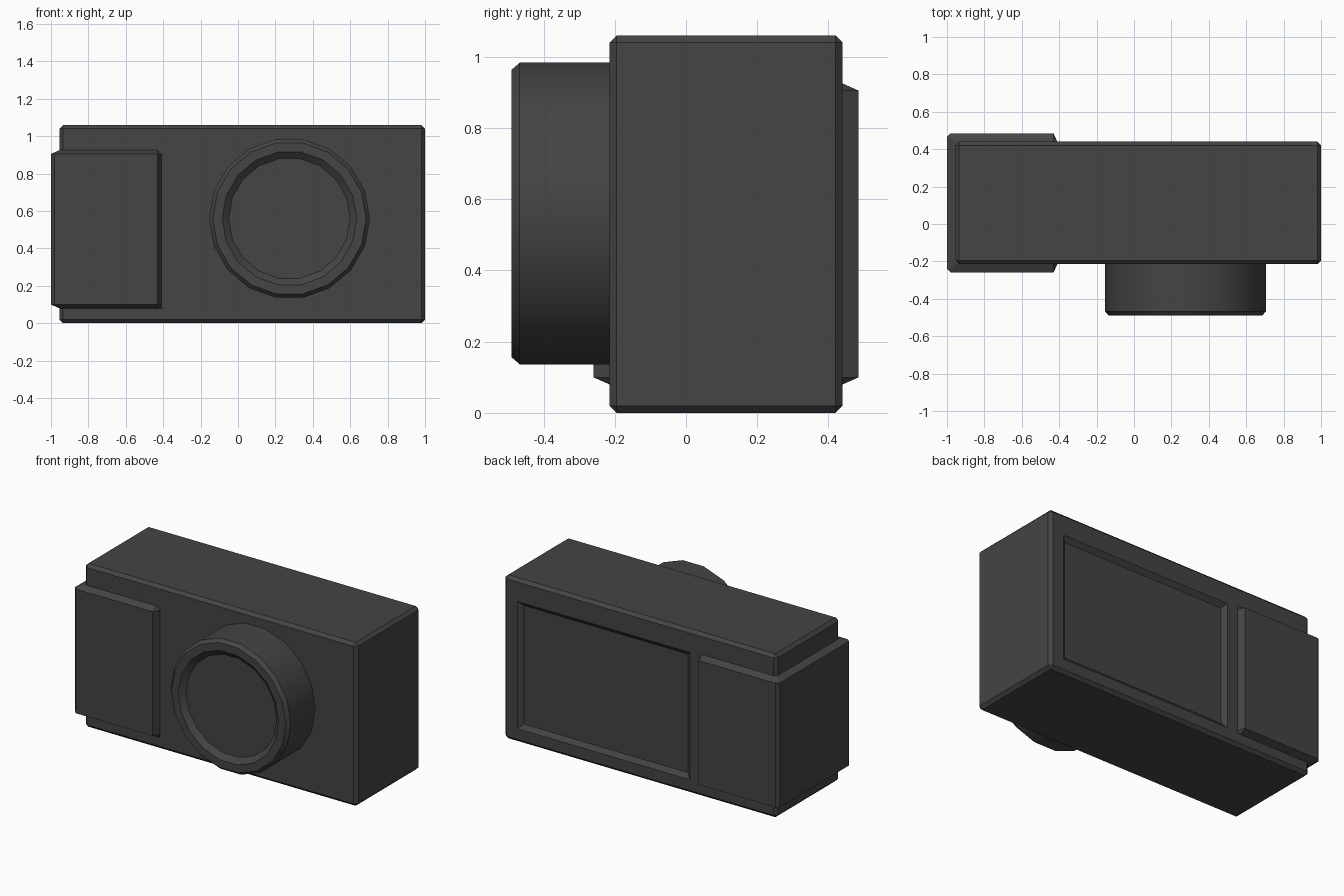
import bpy, bmesh, math

if "Cube" in bpy.data.objects:
    bpy.data.objects.remove(bpy.data.objects["Cube"])

mat = bpy.data.materials.new("dark grey")
mat.diffuse_color = (0.058, 0.058, 0.058, 1)
mat.use_nodes = True
mat.node_tree.nodes["Principled BSDF"].inputs["Base Color"].default_value = mat.diffuse_color


def finish(name, bm):
    bmesh.ops.recalc_face_normals(bm, faces=bm.faces[:])
    me = bpy.data.meshes.new(name)
    bm.to_mesh(me)
    bm.free()
    me.materials.append(mat)
    ob = bpy.data.objects.new(name, me)
    bpy.context.collection.objects.link(ob)
    return ob


def loft(name, rings):
    """Skin a list of equal-length point rings and cap both ends."""
    bm = bmesh.new()
    vs = [[bm.verts.new(p) for p in r] for r in rings]
    n = len(vs[0])
    for a, b in zip(vs, vs[1:]):
        for i in range(n):
            j = (i + 1) % n
            bm.faces.new((a[i], a[j], b[j], b[i]))
    bm.faces.new(vs[0])
    bm.faces.new(vs[-1])
    bmesh.ops.remove_doubles(bm, verts=bm.verts[:], dist=1e-5)
    return finish(name, bm)


# Body: bevelled box with a recessed screen on the back
X0, X1, Y0, Y1, H = -0.955, 1.0, -0.215, 0.44, 1.06
bm = bmesh.new()
bmesh.ops.create_cube(bm, size=1)
for v in bm.verts:
    v.co = (X1 if v.co.x > 0 else X0, Y1 if v.co.y > 0 else Y0, H if v.co.z > 0 else 0)
bmesh.ops.bevel(bm, geom=bm.edges[:], offset=0.02, segments=1, affect='EDGES')
bm.normal_update()
back = max(bm.faces, key=lambda f: f.normal.y * f.calc_area())
bmesh.ops.inset_individual(bm, faces=[back], thickness=0.05)
for v in back.verts:
    v.co.x = 0.90 if v.co.x > 0 else -0.335
    v.co.z = 0.915 if v.co.z > 0.5 else 0.09
bmesh.ops.inset_individual(bm, faces=[back], thickness=0.04)
for v in back.verts:
    v.co.y = Y1 - 0.025
finish("body", bm)

# Grip: raised wrap around the left end, sloping back to the body at its edges
outer = [(-0.41, Y0), (-0.43, -0.26), (-0.98, -0.26), (-1.0, -0.24),
         (-1.0, 0.465), (-0.98, 0.485), (-0.43, 0.485), (-0.41, Y1)]
inner = [(max(x, X0), min(max(y, Y0), Y1)) for x, y in outer]
loft("grip", [[(x, y, z) for x, y in ring] for ring, z in
              ((inner, 0.08), (outer, 0.10), (outer, 0.905), (inner, 0.925))])

# Lens: 18-sided barrel with chamfered rim and shallow front recess
profile = [(0.43, -0.20), (0.43, -0.467), (0.41, -0.49), (0.36, -0.49), (0.325, -0.46)]
N = 18
lens = loft("lens", [[(0.275 + r * math.cos(2 * math.pi * i / N), y,
                       0.56 + r * math.sin(2 * math.pi * i / N)) for i in range(N)]
                     for r, y in profile])
bpy.context.view_layer.objects.active = lens
lens.select_set(True)
bpy.ops.object.shade_smooth_by_angle(angle=math.radians(30))
